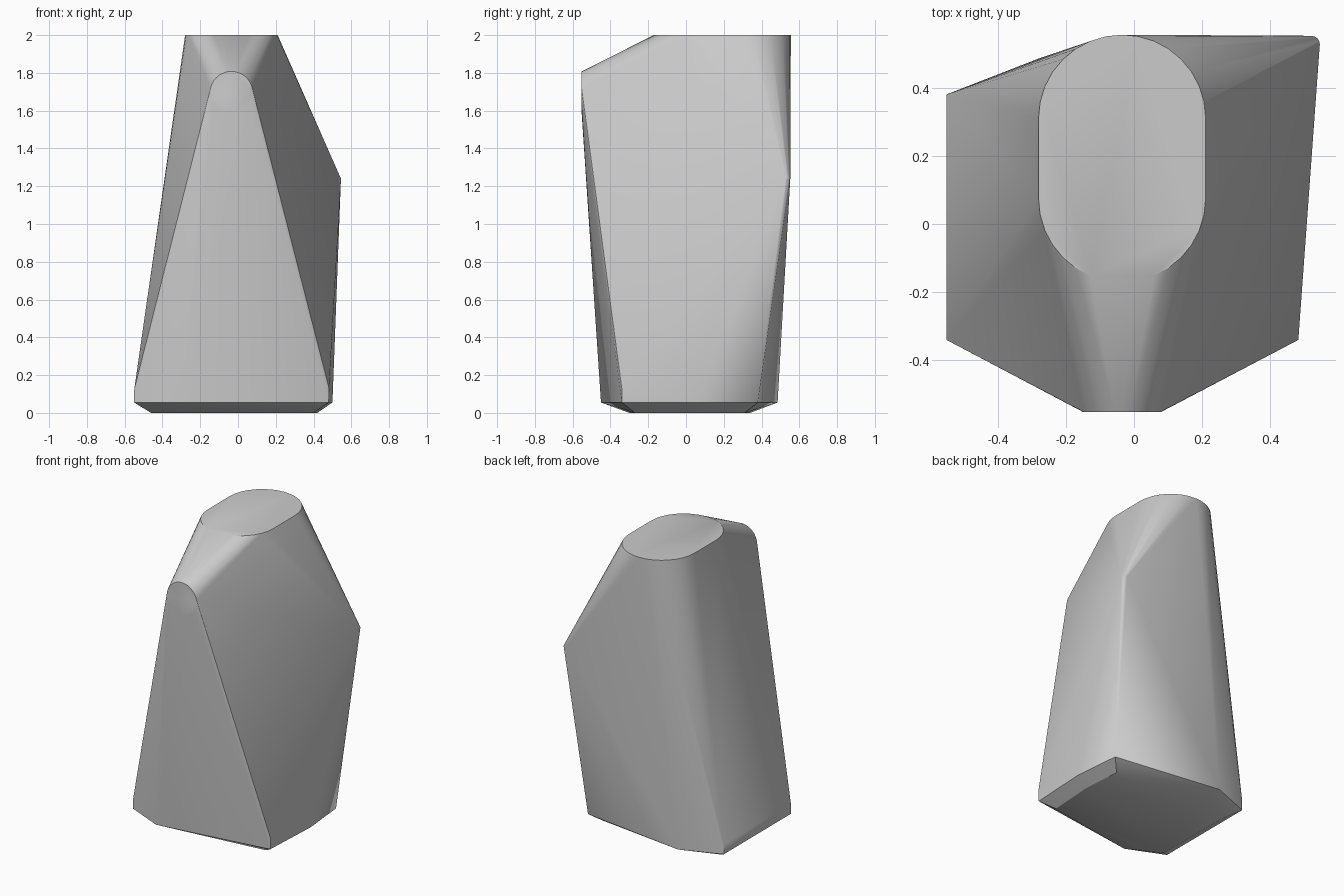
import bpy, bmesh, math
from math import cos, sin, pi

if "Cube" in bpy.data.objects:
    bpy.data.objects.remove(bpy.data.objects["Cube"])

CX = -0.035          # shared centre line of the top and the nose
N = 16               # segments per half circle


def arc(cx, cy, r, a0, a1, n):
    return [(cx + r * cos(a0 + (a1 - a0) * i / n),
             cy + r * sin(a0 + (a1 - a0) * i / n)) for i in range(n + 1)]


pts = []
# flat stadium-shaped top
pts += [(x, y, 2.0) for x, y in arc(CX, 0.31, 0.245, 0, pi, N)]
pts += [(x, y, 2.0) for x, y in arc(CX, 0.075, 0.245, pi, 2 * pi, N)]
# round disc at the front of the nose
pts += [(x, -0.552, z) for x, z in arc(CX, 1.695, 0.113, 0, 2 * pi, 2 * N)[:-1]]
# rounded shoulder at the back right
pts += [(x, y, 1.24) for x, y in arc(0.52, 0.527, 0.025, 0, pi / 2, 4)]
# base rim
rim = [(-0.55, -0.34), (-0.30, -0.45), (0.48, -0.34), (0.50, 0.06),
       (0.47, 0.38), (-0.28, 0.485), (-0.55, 0.38)]
pts += [(x, y, 0.055) for x, y in rim]
# short upright corners above the rim
pts += [(-0.55, -0.34, 0.12), (-0.55, 0.38, 0.12), (0.482, -0.34, 0.13)]
# bevelled underside
under = [(-0.46, -0.26), (-0.28, -0.30), (0.40, -0.27), (0.42, 0.05),
         (0.40, 0.31), (-0.26, 0.34), (-0.46, 0.30)]
pts += [(x, y, 0.0) for x, y in under]

# wrap everything in one tight shell
bm = bmesh.new()
for p in pts:
    bm.verts.new(p)
res = bmesh.ops.convex_hull(bm, input=bm.verts)
loose = {v for v in res["geom_interior"] + res["geom_unused"]
         if isinstance(v, bmesh.types.BMVert)}
bmesh.ops.delete(bm, geom=list(loose), context='VERTS')
bmesh.ops.dissolve_limit(bm, angle_limit=math.radians(0.3),
                         verts=bm.verts, edges=bm.edges)
bmesh.ops.recalc_face_normals(bm, faces=bm.faces)

mesh = bpy.data.meshes.new("shell")
bm.to_mesh(mesh)
bm.free()
shell = bpy.data.objects.new("shell", mesh)
bpy.context.collection.objects.link(shell)

# smooth rounded areas, sharp main edges
bpy.context.view_layer.objects.active = shell
shell.select_set(True)
bpy.ops.object.shade_smooth_by_angle(angle=math.radians(30))
